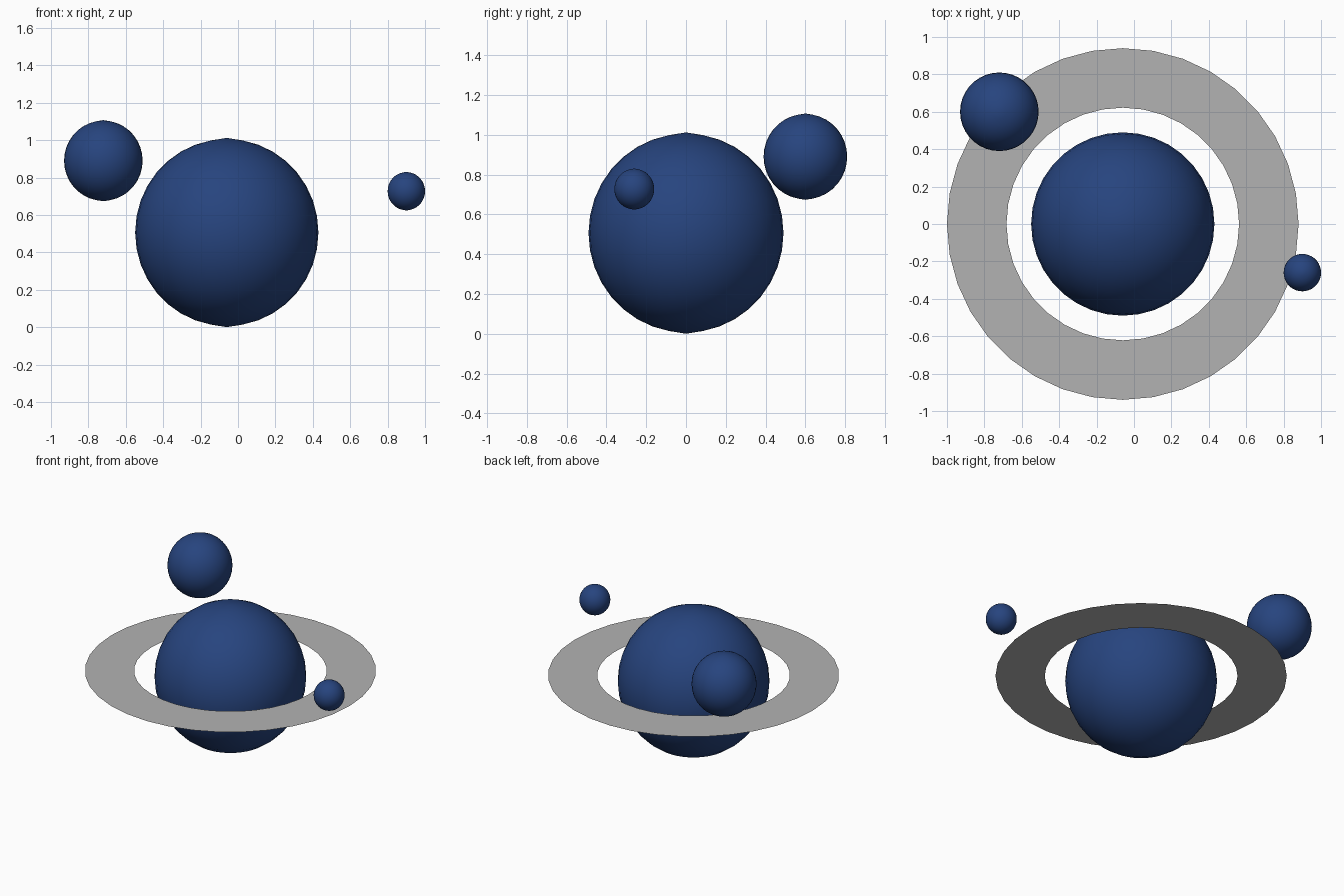
import bpy
import bmesh
import math
from mathutils import Matrix

cube = bpy.data.objects.get("Cube")
if cube:
    bpy.data.objects.remove(cube, do_unlink=True)


def make_material(name, rgb):
    mat = bpy.data.materials.new(name)
    mat.use_nodes = True
    colour = (*rgb, 1.0)
    mat.diffuse_color = colour
    bsdf = next(n for n in mat.node_tree.nodes if n.type == 'BSDF_PRINCIPLED')
    bsdf.inputs["Base Color"].default_value = colour
    return mat


def add_object(name, bm, mat, location, smooth):
    mesh = bpy.data.meshes.new(name)
    for face in bm.faces:
        face.smooth = smooth
    bm.to_mesh(mesh)
    bm.free()
    mesh.materials.append(mat)
    obj = bpy.data.objects.new(name, mesh)
    obj.location = location
    bpy.context.collection.objects.link(obj)
    return obj


def add_globe(name, radius, location, mat):
    # Slightly tall sphere whose poles come to a faint point
    bm = bmesh.new()
    bmesh.ops.create_uvsphere(bm, u_segments=36, v_segments=18, radius=radius,
                              matrix=Matrix.Diagonal((1, 1, 1.02, 1)))
    for pole in (v for v in bm.verts if math.hypot(v.co.x, v.co.y) < radius * 0.01):
        pole.co.z *= 1.012
    return add_object(name, bm, mat, location, True)


def add_ring(name, inner, outer, location, mat):
    # Flat, single-sheet annulus facing up
    bm = bmesh.new()
    for radius in (inner, outer):
        bmesh.ops.create_circle(bm, segments=36, radius=radius)
    bmesh.ops.bridge_loops(bm, edges=bm.edges[:])
    bm.normal_update()
    for face in bm.faces:
        if face.normal.z < 0:
            face.normal_flip()
    return add_object(name, bm, mat, location, False)


blue = make_material("deep_blue", (0.02, 0.058, 0.21))
grey = make_material("ring_grey", (0.45, 0.45, 0.45))

# Planet, its ring and two moons
add_globe("planet", 0.49, (-0.06, 0, 0.506), blue)
add_ring("planet_ring", 0.622, 0.94, (-0.06, 0, 0.545), grey)
add_globe("large_moon", 0.21, (-0.72, 0.60, 0.89), blue)
add_globe("small_moon", 0.10, (0.90, -0.26, 0.727), blue)
